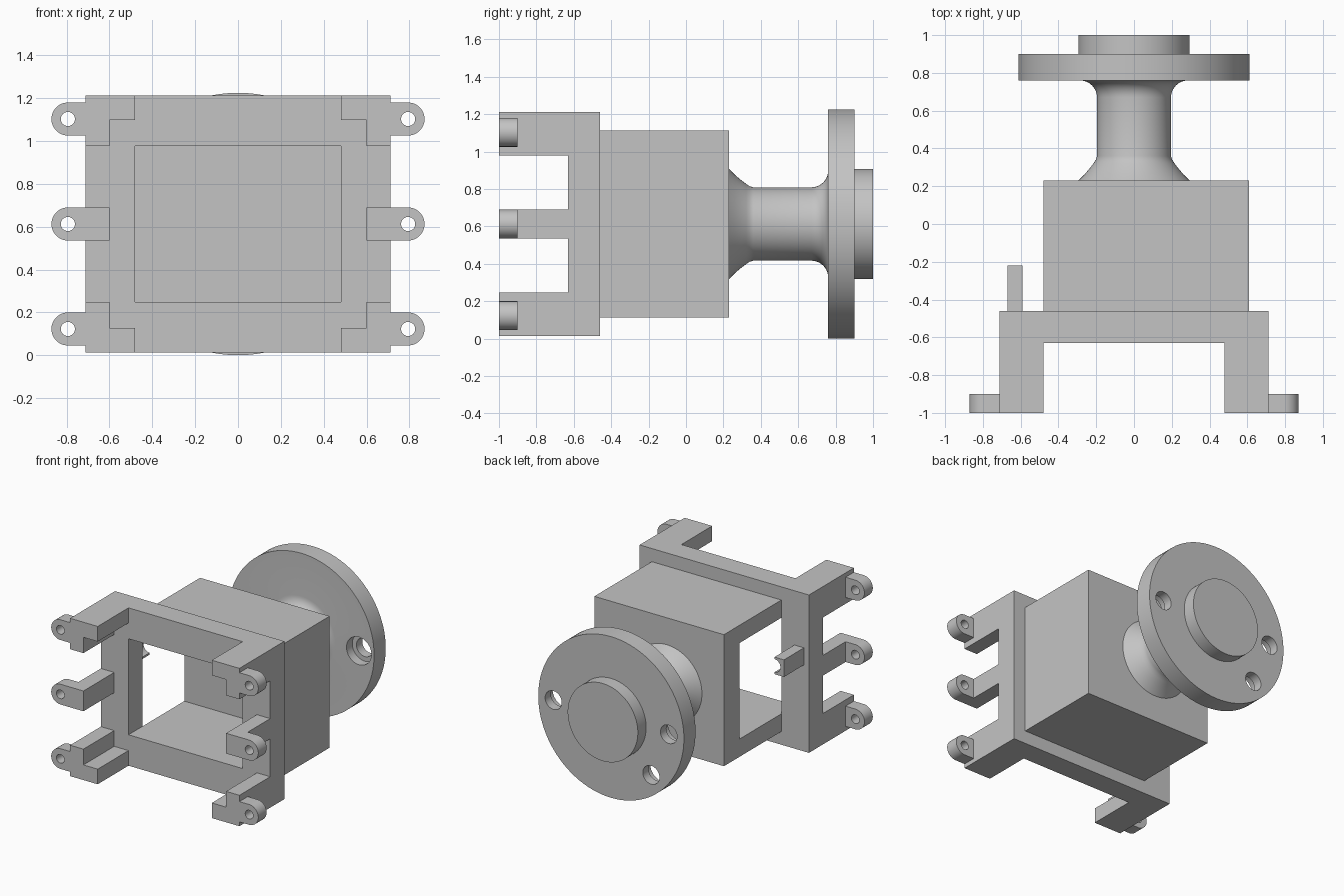
import bpy, bmesh, math
from mathutils import Vector

if "Cube" in bpy.data.objects:
    bpy.data.objects.remove(bpy.data.objects["Cube"])

ZC = 0.6125  # height of the main axis
grey = bpy.data.materials.new("plain grey")
grey.diffuse_color = (0.55, 0.55, 0.55, 1)
grey.use_nodes = True
grey.node_tree.nodes["Principled BSDF"].inputs["Base Color"].default_value = grey.diffuse_color


def finish(name, bm):
    bmesh.ops.recalc_face_normals(bm, faces=bm.faces)
    me = bpy.data.meshes.new(name)
    bm.to_mesh(me)
    bm.free()
    me.materials.append(grey)
    ob = bpy.data.objects.new(name, me)
    bpy.context.collection.objects.link(ob)
    return ob


def prism(name, pts, y0, y1):
    """Extrude an x-z outline along y."""
    bm = bmesh.new()
    face = bm.faces.new([bm.verts.new((x, y0, z)) for x, z in pts])
    ext = bmesh.ops.extrude_face_region(bm, geom=[face])
    vs = [g for g in ext["geom"] if isinstance(g, bmesh.types.BMVert)]
    bmesh.ops.translate(bm, verts=vs, vec=(0, y1 - y0, 0))
    return finish(name, bm)


def box(name, x0, x1, y0, y1, z0, z1):
    return prism(name, [(x0, z0), (x1, z0), (x1, z1), (x0, z1)], y0, y1)


def arc(cx, cz, r, a0, a1, n):
    return [(cx + r * math.cos(math.radians(a0 + (a1 - a0) * i / n)),
             cz + r * math.sin(math.radians(a0 + (a1 - a0) * i / n))) for i in range(n + 1)]


def rod(cx, cz, r, y0, y1):
    return prism("cutter", arc(cx, cz, r, 0, 360, 48)[:-1], y0, y1)


def carve(ob, cutters):
    """Subtract every cutter, then delete it."""
    for c in cutters:
        mod = ob.modifiers.new("cut", 'BOOLEAN')
        mod.operation, mod.solver, mod.object = 'DIFFERENCE', 'EXACT', c
        deps = bpy.context.evaluated_depsgraph_get()
        me = bpy.data.meshes.new_from_object(ob.evaluated_get(deps))
        ob.modifiers.clear()
        ob.data = me
        bpy.data.objects.remove(c)


def smooth(ob):
    ob.data.shade_smooth()
    ob.data.set_sharp_from_angle(angle=math.radians(30))


# Front frame with its legs, carved out of one block
frame = box("front_frame", -0.712, 0.712, -1, -0.46, ZC - 0.6, ZC + 0.6)
cuts = [box("cutter", -0.48, 0.48, -1.1, -0.3, ZC - 0.365, ZC + 0.365),
        box("cutter", -0.48, 0.48, -1.1, -0.63, -0.2, 1.4),
        box("cutter", -0.6, 0.6, -1.1, -0.63, ZC - 0.485, ZC + 0.485)]
for z0, z1 in ((-0.365, -0.077), (0.077, 0.365)):
    cuts.append(box("cutter", -0.9, 0.9, -1.1, -0.63, ZC + z0, ZC + z1))
carve(frame, cuts)

# Screw ears on both sides
for side, label in ((-1, "left"), (1, "right")):
    for dz, level in ((-0.49, "bottom"), (0, "middle"), (0.49, "top")):
        z = ZC + dz
        pts = [(0.712, z - 0.077)] + arc(0.794, z, 0.077, -90, 90, 24) + [(0.712, z + 0.077)]
        ear = prism(f"{level}_{label}_ear", [(side * x, zz) for x, zz in pts], -1, -0.9)
        carve(ear, [rod(side * 0.794, z, 0.033, -1.1, -0.8)])
        smooth(ear)

# Housing box, open at the front and on the left
housing = box("housing", -0.48, 0.61, -0.46, 0.23, ZC - 0.5, ZC + 0.5)
carve(housing, [box("cutter", -0.7, 0.48, -0.7, 0.04, ZC - 0.365, ZC + 0.365)])

# Grooved peg behind the frame
groove = arc(-0.59, 0.735, 0.05, 270, 90, 16)
peg = prism("grooved_peg", [(-0.67, 0.67), (-0.59, 0.67)] + groove
            + [(-0.59, 0.80), (-0.67, 0.80)], -0.46, -0.22)
smooth(peg)

# Turned neck, flange and boss: (radius, y) profile
profile = [(0, 0.23), (0.295, 0.23), (0.262, 0.262), (0.232, 0.298), (0.214, 0.322), (0.202, 0.34), (0.196, 0.36)]
profile += [(r, y) for r, y in arc(0.286, 0.67, 0.09, 180, 90, 10)]
profile += [(0.6125, 0.76), (0.6125, 0.9), (0.295, 0.9), (0.295, 1.0), (0, 1.0)]
bm = bmesh.new()
vs = [bm.verts.new((r, y, ZC)) for r, y in profile]
es = [bm.edges.new(p) for p in zip(vs, vs[1:])]
bmesh.ops.spin(bm, geom=vs + es, cent=Vector((0, 0, ZC)), axis=(0, 1, 0),
               angle=2 * math.pi, steps=96)
bmesh.ops.remove_doubles(bm, verts=bm.verts, dist=1e-4)
flange = finish("neck_and_flange", bm)

# Counterbored bolt holes
cuts = []
for deg in (0, 180, 226):
    x, z = 0.485 * math.cos(math.radians(deg)), ZC + 0.485 * math.sin(math.radians(deg))
    cuts += [rod(x, z, 0.07, 0.7, 0.95), rod(x, z, 0.105, 0.7, 0.83)]
carve(flange, cuts)
smooth(flange)
